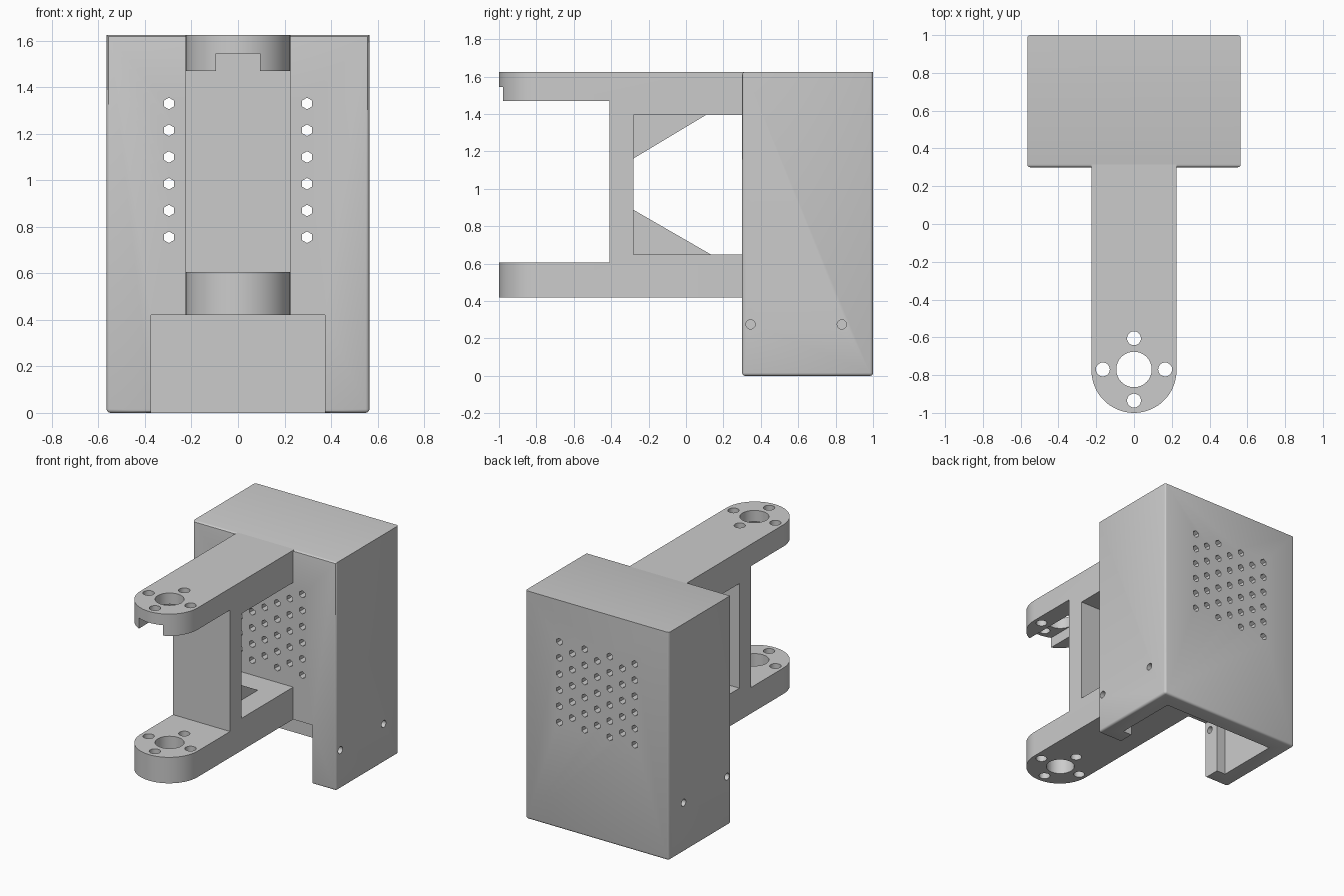
import bpy, bmesh, math
from mathutils import Matrix, Vector

old = bpy.data.objects.get("Cube")
if old:
    bpy.data.objects.remove(old, do_unlink=True)

grey = bpy.data.materials.new("plain_grey")
grey.use_nodes = True
COLOUR = (0.6, 0.6, 0.6, 1)
grey.diffuse_color = COLOUR
grey.node_tree.nodes["Principled BSDF"].inputs["Base Color"].default_value = COLOUR


def add_box(bm, x, y, z):
    size = Vector((x[1] - x[0], y[1] - y[0], z[1] - z[0]))
    mid = Vector((sum(x) / 2, sum(y) / 2, sum(z) / 2))
    bmesh.ops.create_cube(bm, size=1, matrix=Matrix.Translation(mid) @ Matrix.Diagonal(size.to_4d()))


def add_rod(bm, centre, radius, length, axis, sides):
    turn = {"X": Matrix.Rotation(math.pi / 2, 4, "Y"),
            "Y": Matrix.Rotation(math.pi / 2, 4, "X"),
            "Z": Matrix.Identity(4)}[axis]
    bmesh.ops.create_cone(bm, cap_ends=True, segments=sides, radius1=radius, radius2=radius,
                          depth=length, matrix=Matrix.Translation(centre) @ turn)


def add_prism(bm, points, offset):
    face = bm.faces.new([bm.verts.new(p) for p in points])
    out = bmesh.ops.extrude_face_region(bm, geom=[face])
    moved = [v for v in out["geom"] if isinstance(v, bmesh.types.BMVert)]
    bmesh.ops.translate(bm, verts=moved, vec=offset)
    bmesh.ops.recalc_face_normals(bm, faces=bm.faces)


def make(name, bm):
    mesh = bpy.data.meshes.new(name)
    bm.to_mesh(mesh)
    bm.free()
    mesh.materials.append(grey)
    obj = bpy.data.objects.new(name, mesh)
    bpy.context.collection.objects.link(obj)
    return obj


def cut(obj, bm):
    cutter = make("cutter", bm)
    cutter.hide_render = True
    mod = obj.modifiers.new("cut", "BOOLEAN")
    mod.operation, mod.solver, mod.object = "DIFFERENCE", "EXACT", cutter
    bpy.context.view_layer.objects.active = obj
    bpy.ops.object.modifier_apply(modifier=mod.name)
    bpy.data.objects.remove(cutter, do_unlink=True)


def smooth(obj):
    bpy.ops.object.select_all(action="DESELECT")
    obj.select_set(True)
    bpy.context.view_layer.objects.active = obj
    bpy.ops.object.shade_smooth_by_angle(angle=math.radians(30))


TOP, WIDE, FRONT, BACK, WALL = 1.625, 0.565, 0.30, 1.0, 0.12

# Housing: box with softened edges, except the top side and back edges
bm = bmesh.new()
add_box(bm, (-WIDE, WIDE), (FRONT, BACK), (0, TOP))
edges = []
for e in bm.edges:
    mid = (e.verts[0].co + e.verts[1].co) / 2
    if mid.z < TOP - 0.01 or mid.y < FRONT + 0.01:
        edges.append(e)
bmesh.ops.bevel(bm, geom=edges, offset=0.016, segments=3, profile=0.5, affect="EDGES")
housing = make("housing", bm)

# Cavity open at the bottom
bm = bmesh.new()
add_box(bm, (-WIDE + WALL, WIDE - WALL), (FRONT + WALL, BACK - WALL), (-0.1, TOP - WALL))
cut(housing, bm)

# Front doorway
bm = bmesh.new()
add_box(bm, (-0.375, 0.375), (FRONT - 0.1, FRONT + WALL + 0.02), (-0.1, 0.42))
cut(housing, bm)

# Staggered vent holes through the front and back walls
bm = bmesh.new()
for col in range(7):
    odd = col % 2
    for row in range(6 - odd):
        centre = (-0.297 + 0.099 * col, 0.65, 0.755 + 0.115 * (row + odd / 2))
        add_rod(bm, centre, 0.025, 1.0, "Y", 6)
cut(housing, bm)

# Screw holes in the two side walls
bm = bmesh.new()
for x, z in ((WIDE, 0.275), (-WIDE, 0.35)):
    for y in (0.345, 0.833):
        add_rod(bm, (x, y, z), 0.025, 0.5, "X", 20)
cut(housing, bm)
smooth(housing)

# Bracket: round-ended plan raised to full height, then opened from the side
HALF, PIVOT = 0.225, -0.775
bm = bmesh.new()
plan = [(HALF, FRONT + 0.016, 0.42), (-HALF, FRONT + 0.016, 0.42)]
for i in range(33):
    a = math.pi + math.pi * i / 32
    plan.append((HALF * math.cos(a), PIVOT + HALF * math.sin(a), 0.42))
add_prism(bm, plan, (0, 0, TOP - 0.42))
bracket = make("bracket", bm)

bm = bmesh.new()
add_box(bm, (-1, 1), (-1.2, -0.41), (0.605, 1.47))
add_box(bm, (-1, 1), (-0.28, 0.6), (0.65, 1.395))
cut(bracket, bm)

# Cable slot under the upper arm
bm = bmesh.new()
add_box(bm, (-0.095, 0.095), (-1.2, -0.41), (1.4, 1.545))
cut(bracket, bm)

# Pivot hole and the four bolt holes around it
bm = bmesh.new()
PIVOT_HOLE = Vector((0, -0.77, 1.0))
add_rod(bm, PIVOT_HOLE, 0.094, 2, "Z", 32)
for i in range(4):
    a = math.pi / 2 * i
    offset = Vector((math.cos(a), math.sin(a), 0)) * 0.165
    add_rod(bm, PIVOT_HOLE + offset, 0.037, 2, "Z", 20)
cut(bracket, bm)
smooth(bracket)

# Triangular ribs bracing the post
RIB = 0.065
for name, base, tip, foot in (("upper_rib", 1.4, 1.16, 0.115), ("lower_rib", 0.645, 0.89, 0.14)):
    bm = bmesh.new()
    corners = [(-RIB, -0.285, base), (-RIB, -0.285, tip), (-RIB, foot, base)]
    add_prism(bm, corners, (2 * RIB, 0, 0))
    make(name, bm)
